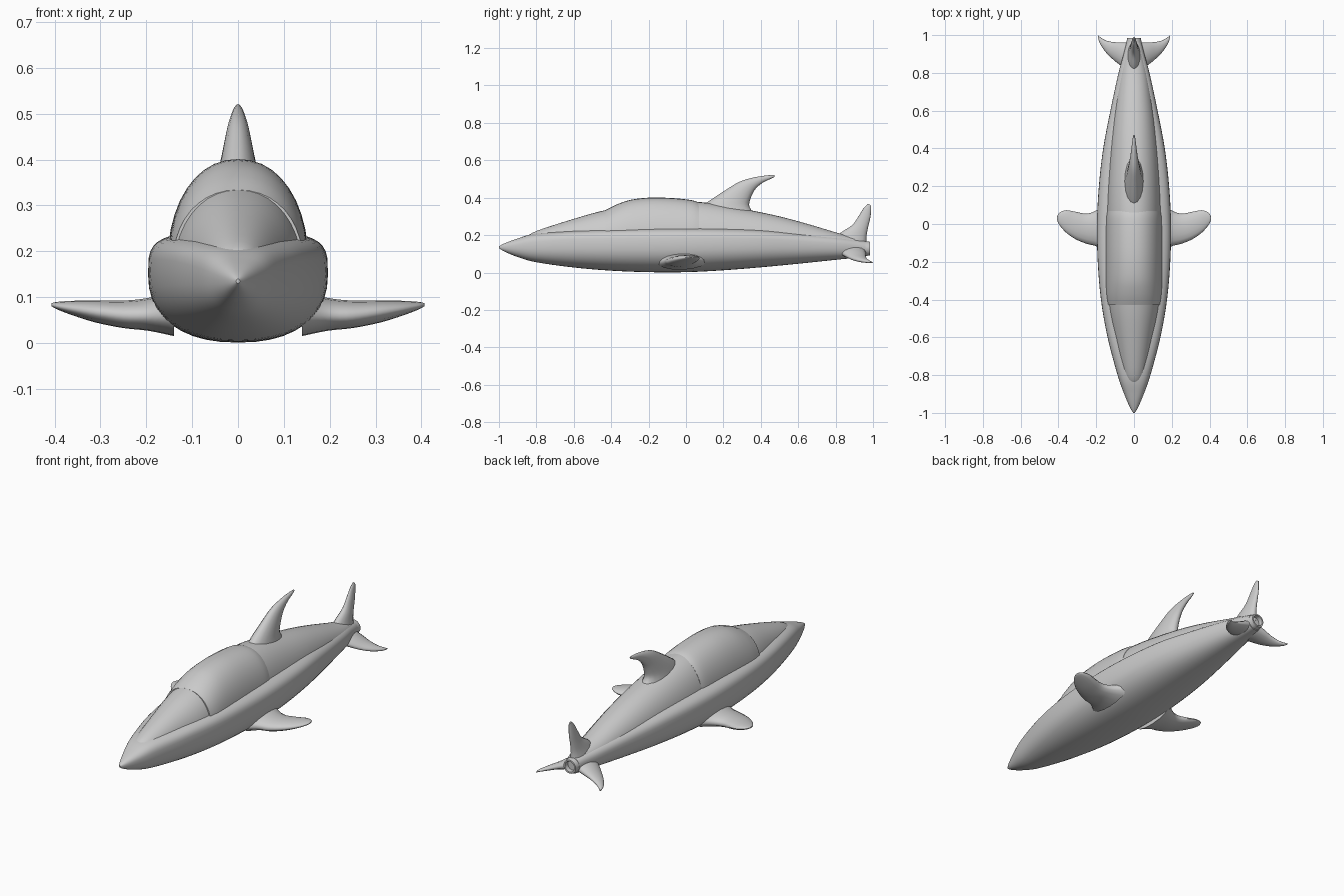
import bpy, bmesh
from math import cos, sin, pi
from mathutils import Vector


def spline(rows, n):
    """Catmull-Rom refinement of a list of number rows."""
    out = []
    for i in range(len(rows) - 1):
        a, b, c, d = (Vector(rows[min(max(k, 0), len(rows) - 1)]) for k in (i - 1, i, i + 1, i + 2))
        for j in range(n):
            t = j / n
            out.append(b + (c - a) * t / 2 + (a * 2 - b * 5 + c * 4 - d) * t * t / 2
                       + (b * 3 - a - c * 3 + d) * t ** 3 / 2)
    return out + [Vector(rows[-1])]


def loft(name, rings, angle=40, mirror=False):
    bm = bmesh.new()
    vs = [[bm.verts.new(p) for p in r] for r in rings]
    for r, s in zip(vs, vs[1:]):
        for i in range(len(r)):
            k = (i + 1) % len(r)
            bm.faces.new((r[i], r[k], s[k], s[i]))
    bm.faces.new(vs[0])
    bm.faces.new(vs[-1])
    bmesh.ops.recalc_face_normals(bm, faces=bm.faces)
    me = bpy.data.meshes.new(name)
    bm.to_mesh(me)
    bm.free()
    ob = bpy.data.objects.new(name, me)
    bpy.context.collection.objects.link(ob)
    bpy.context.view_layer.objects.active = ob
    ob.select_set(True)
    bpy.ops.object.shade_smooth_by_angle(angle=angle * pi / 180)
    ob.select_set(False)
    if mirror:
        ob.modifiers.new("mirror", 'MIRROR')
    return ob


def power(v, n):
    return (1 if v >= 0 else -1) * abs(v) ** (2 / n)


def section(y, w, low, mid, top, n_low, n_top, count=40):
    """Super-elliptical ring with separate lower and upper halves."""
    ring = []
    for i in range(count):
        a = 2 * pi * i / count
        s, n = sin(a), (n_top if sin(a) > 0 else n_low)
        ring.append((max(w, 0.001) * power(cos(a), n), y,
                     mid + power(s, n) * ((top - mid) if s > 0 else (mid - low))))
    return ring


def fin(name, rows, axis, mirror=False):
    """rows: leading edge xyz, trailing edge xyz, half thickness."""
    rings = []
    for r in spline(rows, 4):
        le, te, t = Vector(r[0:3]), Vector(r[3:6]), r[6]
        rings.append([(le + te) / 2 + (te - le) / 2 * cos(a) + Vector(axis) * t * sin(a)
                      for a in (2 * pi * i / 16 for i in range(16))])
    return loft(name, rings, 60, mirror)


# Hull: y, half width, bottom, widest height, deck height
hull = [(-1, .004, .13, .135, .14), (-.97, .022, .112, .136, .156), (-.9, .052, .083, .14, .182),
        (-.8, .087, .055, .145, .21), (-.6, .14, .027, .15, .226), (-.4, .175, .01, .15, .236),
        (-.2, .192, .002, .15, .242), (0, .196, .002, .15, .243), (.2, .186, .012, .15, .24),
        (.4, .163, .028, .15, .232), (.6, .125, .047, .147, .215), (.8, .082, .068, .142, .195),
        (.9, .055, .078, .135, .18), (.96, .04, .085, .128, .168)]
loft("hull", [section(*r, 2.3, 2.2 + 1.6 * min(1, max(0, (r[0] + 1) / .4)) * min(1, max(0, (1 - r[0]) / .6)))
              for r in spline(hull, 4)])

# Raised upper body: y, half width, base, mid, top
deck = [(-.85, .03, .14, .15, .19), (-.8, .062, .14, .15, .222), (-.6, .108, .14, .15, .287),
        (-.42, .142, .14, .15, .336), (-.2, .15, .14, .15, .372), (0, .15, .14, .15, .38),
        (.15, .147, .14, .15, .368), (.35, .135, .14, .15, .332), (.5, .12, .14, .15, .3),
        (.65, .1, .13, .145, .26), (.8, .075, .12, .14, .215), (.9, .05, .11, .135, .19)]
loft("upper_body", [section(*r, 2, 2.1) for r in spline(deck, 4)])

# Cockpit canopy
canopy = [(-.43, .142, .16, .17, .334), (-.37, .15, .16, .17, .364), (-.29, .153, .16, .17, .39),
          (-.18, .154, .16, .17, .401), (-.06, .153, .16, .17, .397), (.03, .151, .16, .17, .387),
          (.07, .146, .16, .17, .374)]
loft("canopy", [section(*r, 2, 2.15) for r in spline(canopy, 4)])

# Dorsal fin
fin("dorsal_fin", [(0, .07, .34, 0, .38, .30, .055), (0, .12, .38, 0, .34, .35, .045),
                   (0, .21, .44, 0, .345, .395, .034), (0, .29, .487, 0, .37, .445, .024),
                   (0, .37, .51, 0, .41, .48, .015), (0, .44, .52, 0, .455, .502, .008),
                   (0, .472, .521, 0, .472, .511, .003)], (1, 0, 0))

# Side fins
fin("side_fin", [(.14, -.16, .06, .14, .12, .07, .05), (.195, -.12, .06, .195, .075, .065, .036),
                 (.25, -.105, .06, .25, .055, .065, .03), (.31, -.08, .067, .31, .065, .07, .024),
                 (.36, -.045, .074, .36, .073, .078, .016), (.395, -.005, .08, .395, .06, .083, .008),
                 (.407, .02, .083, .407, .04, .084, .003)], (0, 0, 1), True)

# Tail: upright fin and mirrored lower flukes
fin("tail_fin", [(0, .78, .17, 0, .965, .14, .04), (0, .83, .215, 0, .965, .19, .028),
                 (0, .89, .255, 0, .972, .235, .02), (0, .925, .305, 0, .985, .29, .014),
                 (0, .95, .345, 0, .99, .33, .009), (0, .975, .368, 0, .99, .358, .004)], (1, 0, 0))
fin("tail_fluke", [(.01, .8, .12, .01, .96, .12, .035), (.065, .835, .1, .065, .962, .1, .025),
                   (.11, .87, .08, .11, .963, .083, .017), (.15, .91, .066, .15, .972, .068, .012),
                   (.18, .955, .058, .18, .99, .058, .007), (.19, .985, .055, .188, .999, .054, .003)],
    (.35, 0, .94), True)

# Hollow jet nozzle at the stern
loft("jet_nozzle", [[(r * cos(a), y, .128 + r * sin(a)) for a in (2 * pi * i / 24 for i in range(24))]
                    for y, r in ((.93, .045), (.985, .036), (.985, .028), (.962, .026))])
